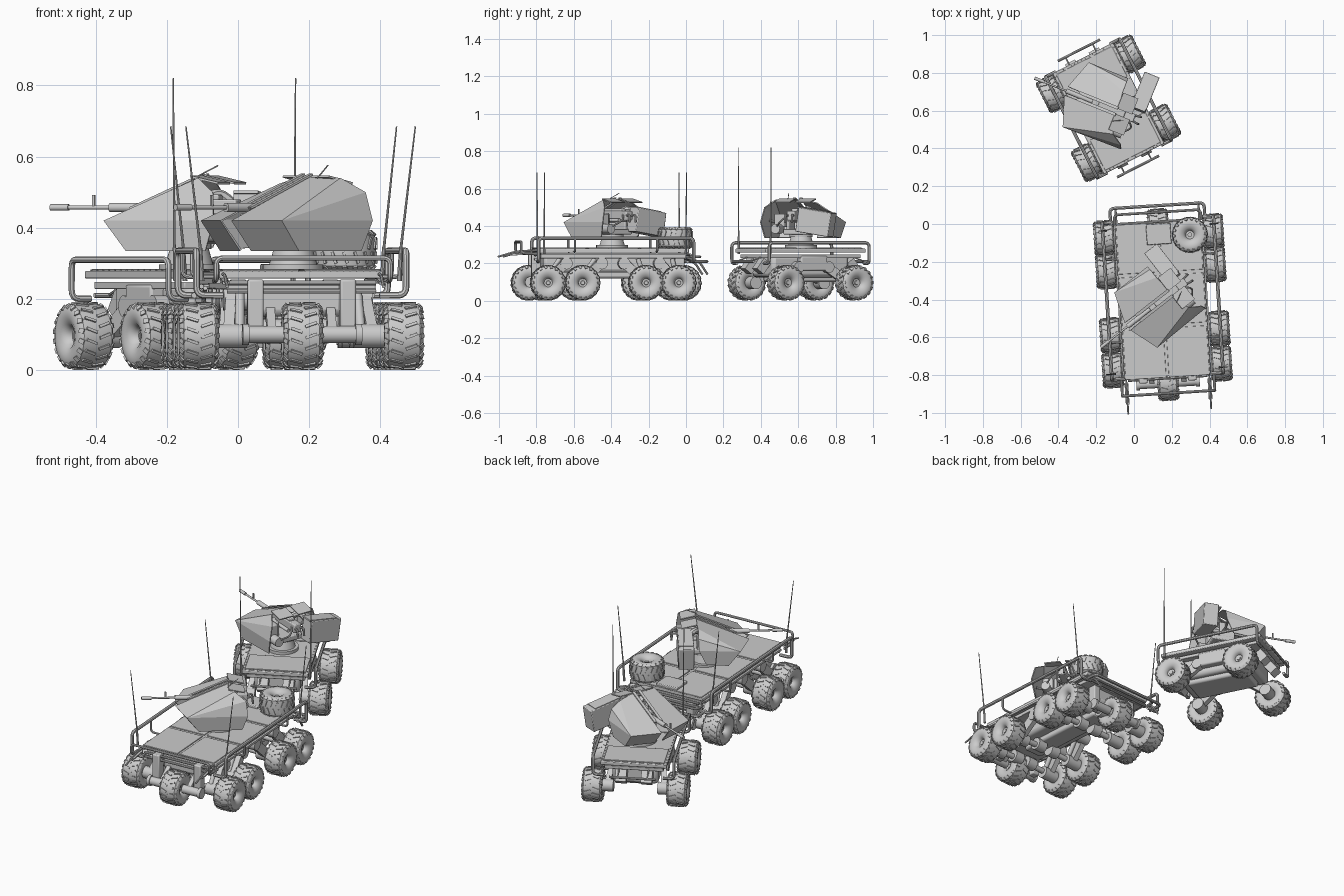
import bpy, bmesh, math
from mathutils import Matrix, Vector

if "Cube" in bpy.data.objects:
    bpy.data.objects.remove(bpy.data.objects["Cube"])

F = Matrix()          # current vehicle or turret frame
I = Matrix()

def frame(x, y, deg):
    return Matrix.Translation((x, y, 0)) @ Matrix.Rotation(math.radians(deg), 4, 'Z')

def rot(deg, axis):
    return Matrix.Rotation(math.radians(deg), 4, axis)

def add(name, data, local=I):
    ob = bpy.data.objects.new(name, data)
    bpy.context.collection.objects.link(ob)
    ob.matrix_world = F @ local
    return ob

def finish(name, bm):
    bmesh.ops.recalc_face_normals(bm, faces=bm.faces)
    me = bpy.data.meshes.new(name)
    bm.to_mesh(me)
    bm.free()
    return me

def box(name, c, s, r=I, bevel=0.0):
    bm = bmesh.new()
    bmesh.ops.create_cube(bm, size=1, matrix=Matrix.Diagonal((*s, 1)))
    ob = add(name, finish(name, bm), Matrix.Translation(c) @ r)
    if bevel:
        m = ob.modifiers.new("bevel", 'BEVEL')
        m.width, m.segments = bevel, 2
    return ob

def along(p, q):
    p, q = Vector(p), Vector(q)
    return Matrix.Translation((p + q) / 2) @ (q - p).to_track_quat('Z', 'Y').to_matrix().to_4x4(), (q - p).length

def cyl(name, p, q, r1, r2=None, seg=20):
    m, d = along(p, q)
    bm = bmesh.new()
    bmesh.ops.create_cone(bm, cap_ends=True, segments=seg, radius1=r1, radius2=r1 if r2 is None else r2, depth=d)
    return add(name, finish(name, bm), m)

def strut(name, p, q, w, t):
    m, d = along(p, q)
    bm = bmesh.new()
    bmesh.ops.create_cube(bm, size=1, matrix=Matrix.Diagonal((w, t, d, 1)))
    return add(name, finish(name, bm), m)

def tube(name, pts, r, fillet=0.025):
    pts = [Vector(p) for p in pts]
    path = [pts[0]]
    for a, b, c in zip(pts, pts[1:], pts[2:]):
        s, e = b + (a - b).normalized() * fillet, b + (c - b).normalized() * fillet
        path += [s * (1 - t) ** 2 + b * 2 * t * (1 - t) + e * t * t for t in (0, .25, .5, .75, 1)]
    path.append(pts[-1])
    cu = bpy.data.curves.new(name, 'CURVE')
    cu.dimensions, cu.bevel_depth, cu.bevel_resolution, cu.use_fill_caps = '3D', r, 2, True
    sp = cu.splines.new('POLY')
    sp.points.add(len(path) - 1)
    for pt, p in zip(sp.points, path):
        pt.co = (*p, 1)
    return add(name, cu)

def wheel_mesh():
    # lathed tyre about the x axis, with angled tread lugs
    half = [(.03, 0), (.03, .01), (.025, .012), (.025, .022), (.036, .025), (.048, .036),
            (.055, .055), (.055, .07), (.051, .082), (.044, .089), (.025, .0915)]
    prof = half + [(-x, r) for x, r in reversed(half)]
    bm = bmesh.new()
    vs = [bm.verts.new((x, 0, r)) for x, r in prof]
    es = [bm.edges.new(p) for p in zip(vs, vs[1:])]
    bmesh.ops.spin(bm, geom=vs + es, axis=(1, 0, 0), cent=(0, 0, 0), steps=36, angle=math.tau)
    bmesh.ops.remove_doubles(bm, verts=bm.verts, dist=1e-5)
    for i in range(18):
        for s in (-1, 1):
            turn = rot(i * 20 + (10 if s > 0 else 0), 'X')
            for x, z, size, tilt in ((.02, .0915, (.034, .008, .008), 0), (.049, .084, (.016, .013, .007), 50)):
                m = turn @ Matrix.Translation((s * x, 0, z)) @ rot(s * tilt, 'Y') @ rot(s * 20, 'Z')
                bmesh.ops.create_cube(bm, size=1, matrix=m @ Matrix.Diagonal((*size, 1)))
    return finish("wheel", bm)

WHEEL = wheel_mesh()

def wheel(name, x, y, z=.096, r=I):
    add(name, WHEEL, Matrix.Translation((x, y, z)) @ r)

def rivets(name, w, l, z, n):
    bm = bmesh.new()
    for i in range(n):
        t = -1 + 2 * (i + .5) / n
        for x, y in ((w, t * l), (-w, t * l), (t * w, l), (t * w, -l)):
            bmesh.ops.create_cone(bm, cap_ends=True, segments=6, radius1=.003, radius2=.002, depth=.005,
                                  matrix=Matrix.Translation((x, y, z)))
    add(name, finish(name, bm))

def antenna(x, y, lean, top):
    s = 1 if x > 0 else -1
    cyl("antenna_base", (x, y, .25), (x + s * .004, y, .345), .007, .005, 10)
    cyl("antenna", (x + s * .004, y, .34), (x + s * lean, y, top), .004, .002, 8)

def turret(pod_y):
    # pedestal and cradle
    cyl("turret_ring", (0, 0, .28), (0, 0, .297), .085, seg=36)
    cyl("turret_pedestal", (0, 0, .295), (0, 0, .34), .068, .055, 32)
    cyl("turret_table", (0, 0, .34), (0, 0, .357), .062, seg=32)
    box("cradle_base", (0, .02, .37), (.14, .13, .03), bevel=.005)
    for s in (-1, 1):
        box("cradle_arm", (s * .06, 0, .415), (.018, .09, .11), bevel=.006)
        cyl("trunnion", (s * .045, -.01, .445), (s * .085, -.01, .445), .025)
        cyl("recoil_cylinder", (s * .028, -.16, .43), (s * .028, .1, .43), .01, seg=14)
        tube("shield_stay", [(s * .06, .03, .40), (s * .13, .02, .42), (s * .17, .03, .43)], .007)
        # faceted armour shield, longer on the right of the gun
        rear = [(.12, -.075, .54), (.178, -.145, .42), (.165, -.115, .335), (.158, -.135, .50)] if s > 0 else \
               [(.11, -.04, .525), (.185, -.04, .43), (.18, .0, .345), (.165, -.04, .49)]
        bm = bmesh.new()
        v = [bm.verts.new((s * x, -f, z)) for x, f, z in [
            (.025, .24, .42), (.185, .185, .42), (.025, .17, .335), (.18, .12, .335), (.018, -.05, .545)] + rear]
        for f in ((0, 1, 3, 2), (0, 4, 5, 1), (1, 5, 8), (1, 8, 6), (1, 6, 7, 3)):
            bm.faces.new([v[i] for i in f])
        ob = add("armour_shield", finish("armour_shield", bm))
        ob.modifiers.new("thickness", 'SOLIDIFY').thickness = .006
        # roof plates behind the crest
        strut("roof_plate", (s * .06, .045, .544), (s * .06, .13, .525), .09, .006)
        strut("roof_rib", (s * .018, -.17, .455), (s * .018, .05, .55), .016, .006)
    # gun
    box("gun_receiver", (0, .03, .455), (.045, .24, .05), bevel=.005)
    box("gun_cover", (0, .02, .485), (.035, .15, .016), bevel=.004)
    cyl("gun_jacket", (0, -.08, .457), (0, -.24, .457), .013)
    cyl("gun_barrel", (0, -.22, .457), (0, -.40, .457), .0055, seg=14)
    cyl("muzzle_brake", (0, -.365, .457), (0, -.42, .457), .009, seg=14)
    box("front_sight", (0, -.29, .475), (.006, .008, .034))
    for s in (-1, 1):
        tube("gun_grip", [(s * .015, .14, .455), (s * .02, .175, .46), (s * .02, .18, .42)], .006, .01)
    # ammunition box, feed chute and sights
    box("ammunition_box", (-.147, pod_y, .42), (.19, .085, .13), rot(-9, 'Y'), .004)
    box("ammunition_lid", (-.137, pod_y, .487), (.17, .075, .008), rot(-9, 'Y'))
    tube("feed_chute", [(-.10, .12, .44), (-.07, .06, .50), (-.02, .03, .47)], .017, .03)
    box("sight_housing", (.10, .02, .43), (.06, .09, .07), bevel=.006)
    cyl("sight_lens", (.10, -.02, .44), (.10, -.06, .44), .023)
    cyl("drive_motor", (.10, .05, .385), (.10, .12, .385), .026)
    tube("cable", [(.09, .12, .40), (.05, .16, .43), (.02, .12, .46)], .005, .03)
    cyl("roof_whip", (.06, .04, .54), (.03, .10, .575), .002, seg=6)

# ---------- large carrier ----------
F = frame(.153, -.412, 3.6)
box("hull", (0, .01, .2), (.25, .74, .1), bevel=.02)
box("belly_tray", (0, .01, .14), (.12, .56, .04), bevel=.012)
box("deck_lower_frame", (0, .01, .238), (.42, .78, .022), bevel=.003)
box("deck_plate", (0, .01, .268), (.46, .81, .022), bevel=.004)
for x in (-.115, .115):
    for y in (-.27, .01, .29):
        box("deck_panel", (x, y, .281), (.216, .262, .006), bevel=.002)
rivets("deck_rivets", .222, .395, .28, 24)
for s in (-1, 1):
    box("deck_side_rib", (s * .232, .01, .25), (.012, .78, .012))
    tube("side_rail", [(s * .22, -.395, .21), (s * .295, -.395, .21), (s * .295, -.395, .335), (s * .295, .435, .335),
                       (s * .295, .435, .21), (s * .22, .435, .21)], .0095)
    for y in (-.2, .24):
        tube("rail_bracket", [(s * .22, y, .262), (s * .295, y, .262), (s * .295, y, .335)], .006, .02)
    tube("front_fender_rod", [(s * .22, -.38, .27), (s * .22, -.48, .265), (s * .22, -.582, .235)], .005)
    strut("front_fender", (s * .22, -.42, .255), (s * .22, -.53, .245), .02, .008)
    tube("rear_fender_rod", [(s * .22, .40, .23), (s * .22, .47, .21), (s * .22, .515, .14)], .006)
    antenna(s * .278, -.365, .045, .685)
    antenna(s * .278, .395, .04, .685)
    for y, py in ((-.345, -.24), (-.16, -.05), (.18, .07), (.355, .26)):
        wheel("side_wheel", s * .288, y)
        strut("swing_arm", (s * .185, py, .205), (s * .2, y, .1), .03, .05)
        cyl("arm_pivot", (s * .12, py, .2), (s * .21, py, .2), .032)
        cyl("hub_motor", (s * .15, y, .096), (s * .25, y, .096), .034)
        cyl("axle", (s * .04, y, .105), (s * .2, y, .1), .016)
        cyl("axle_gearbox", (s * .02, y, .11), (s * .08, y, .11), .035)
        cyl("shock_absorber", (s * .165, (y + py) / 2 + .02, .225), (s * .17, y, .12), .013)
    # carriers for the end wheels
    for y, e in ((-.43, -1), (.40, 1)):
        box("end_wheel_bracket", (s * .13, y - e * .03, .17), (.045, .05, .17), bevel=.006)
        cyl("end_wheel_motor", (s * .05, y, .1), (s * .15, y, .1), .024)
        cyl("end_wheel_cap", (s * .15, y, .1), (s * .168, y, .1), .03)
        strut("end_wheel_arm", (s * .085, y - e * .13, .2), (s * .085, y, .1), .025, .035)
for y in (-.43, .40):
    wheel("end_wheel", 0, y)
for z in (.222, .245):
    for y in (-.405, .425):
        tube("end_cross_bar", [(-.21, y, z), (.21, y, z)], .007)
tube("front_bumper_rail", [(-.245, -.40, .25), (-.245, -.485, .255), (-.245, -.485, .315), (.245, -.485, .315),
                           (.245, -.485, .255), (.245, -.40, .25)], .0075, .02)
tube("rear_bumper_rail", [(-.25, .42, .21), (-.25, .51, .21), (.25, .51, .21), (.25, .42, .21)], .0085)
tube("rear_bumper_inner", [(-.23, .42, .235), (-.23, .475, .235), (.23, .475, .235), (.23, .42, .235)], .007)
wheel("spare_wheel", .165, .345, .336, rot(90, 'Y'))
cyl("spare_wheel_post", (.165, .345, .27), (.165, .345, .37), .012)
box("deck_locker", (.0, .36, .288), (.13, .11, .02), bevel=.004)
F = frame(.155, -.395, -52)
turret(.11)

# ---------- small carrier ----------
F = frame(-.135, .612, 27)
box("hull", (0, 0, .185), (.25, .46, .12), bevel=.02)
box("belly_tray", (0, 0, .12), (.18, .36, .04), bevel=.012)
box("deck_lower_frame", (0, 0, .238), (.32, .56, .02), bevel=.003)
box("deck_plate", (0, 0, .268), (.36, .60, .022), bevel=.004)
for y in (-.195, .195):
    box("deck_panel", (0, y, .281), (.33, .18, .006), bevel=.002)
rivets("deck_rivets", .172, .292, .28, 16)
for s in (-1, 1):
    tube("side_rail", [(s * .16, -.3, .2), (s * .22, -.3, .2), (s * .22, -.3, .31), (s * .22, .3, .31),
                       (s * .22, .3, .2), (s * .16, .3, .2)], .009)
    box("side_pannier", (s * .14, 0, .2), (.05, .16, .08), bevel=.008)
    antenna(s * .185, -.275, .008, .82)
    for e in (-1, 1):
        wheel("corner_wheel", s * .23, e * .205)
        cyl("hub_motor", (s * .12, e * .205, .096), (s * .195, e * .205, .096), .034)
        strut("swing_arm", (s * .135, e * .09, .18), (s * .15, e * .205, .1), .03, .05)
        cyl("arm_pivot", (s * .1, e * .09, .18), (s * .165, e * .09, .18), .03)
        strut("end_bracket", (s * .07, e * .25, .17), (s * .07, e * .29, .2), .06, .07)
        tube("bumper_stay", [(s * .08, e * .27, .235), (s * .08, e * .345, .21)], .004)
for e in (-1, 1):
    tube("bumper_rail", [(-.125, e * .345, .21), (.125, e * .345, .21)], .007)
F = frame(-.137, .615, -112)
turret(.15)

# convert rails to mesh, then smooth round parts while keeping hard edges
bpy.ops.object.select_all(action='DESELECT')
curves = [o for o in bpy.context.scene.objects if o.type == 'CURVE']
for o in curves:
    o.select_set(True)
bpy.context.view_layer.objects.active = curves[0]
bpy.ops.object.convert(target='MESH')
bpy.ops.object.select_all(action='SELECT')
for o in bpy.context.scene.objects:
    if o.name.startswith("armour_shield"):
        o.select_set(False)      # shields stay flat and faceted
        o.data.shade_flat()
bpy.ops.object.shade_smooth_by_angle(angle=math.radians(30))
